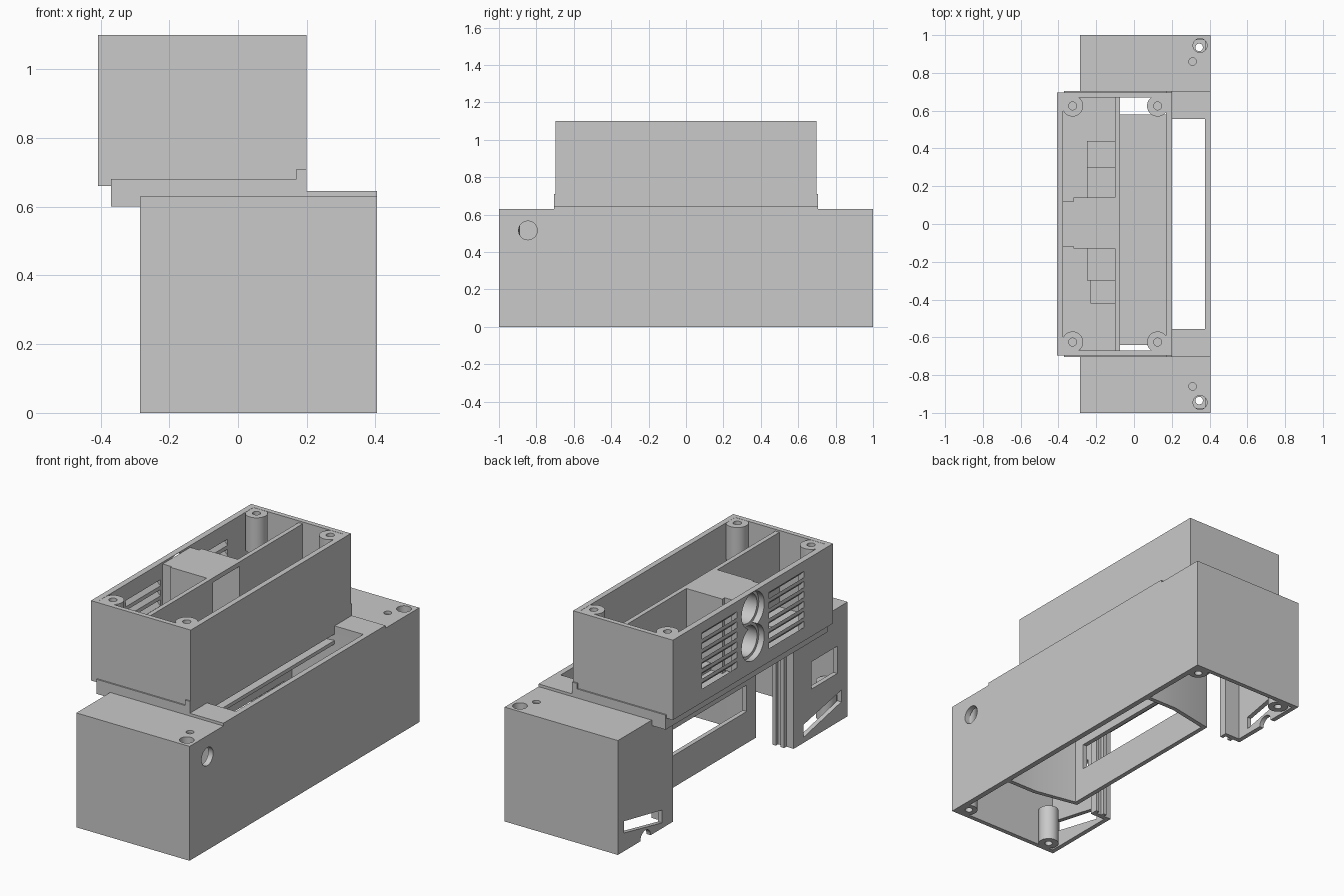
import bpy, bmesh, math
from mathutils import Matrix, Vector

if "Cube" in bpy.data.objects:
    bpy.data.objects.remove(bpy.data.objects["Cube"])

grey = bpy.data.materials.new("plain_grey")
grey.diffuse_color = (0.585, 0.585, 0.585, 1)
grey.use_nodes = True
grey.node_tree.nodes["Principled BSDF"].inputs["Base Color"].default_value = grey.diffuse_color


def add(name, bm):
    bmesh.ops.recalc_face_normals(bm, faces=bm.faces[:])
    me = bpy.data.meshes.new(name)
    bm.to_mesh(me)
    bm.free()
    me.materials.append(grey)
    ob = bpy.data.objects.new(name, me)
    bpy.context.collection.objects.link(ob)
    return ob


def box(name, x0, x1, y0, y1, z0, z1):
    bm = bmesh.new()
    bmesh.ops.create_cube(bm, size=1)
    for v in bm.verts:
        v.co = Vector(((x0 + x1) / 2 + v.co.x * (x1 - x0),
                       (y0 + y1) / 2 + v.co.y * (y1 - y0),
                       (z0 + z1) / 2 + v.co.z * (z1 - z0)))
    return add(name, bm)


def cyl(name, centre, r, length, axis='Z', n=32):
    bm = bmesh.new()
    m = Matrix.Translation(centre)
    if axis == 'X':
        m = m @ Matrix.Rotation(math.pi / 2, 4, 'Y')
    bmesh.ops.create_cone(bm, cap_ends=True, segments=n, radius1=r, radius2=r,
                          depth=length, matrix=m)
    return add(name, bm)


def prism(name, points, offset):
    # extrude a planar outline along an offset vector
    bm = bmesh.new()
    f = bm.faces.new([bm.verts.new(p) for p in points])
    ext = bmesh.ops.extrude_face_region(bm, geom=[f])
    bmesh.ops.translate(bm, vec=offset,
                        verts=[g for g in ext['geom'] if isinstance(g, bmesh.types.BMVert)])
    return add(name, bm)


def cut(ob, *cutters):
    bpy.context.view_layer.objects.active = ob
    for c in cutters:
        m = ob.modifiers.new("cut", 'BOOLEAN')
        m.operation = 'DIFFERENCE'
        m.solver = 'EXACT'
        m.object = c
        bpy.ops.object.modifier_apply(modifier=m.name)
        bpy.data.objects.remove(c, do_unlink=True)


def cbox(*a):
    return box("cutter", *a)


def ccyl(*a):
    return cyl("cutter", *a)


ENDS = ((-1, "front"), (1, "back"))

# Lower housing: shell open below, with a bay in the -x side
shell = box("lower_housing", -0.285, 0.405, -1, 1, 0, 0.63)
cut(shell,
    cbox(-0.26, 0.375, -0.975, 0.975, -0.1, 0.605),
    cbox(-0.4, 0.2, -0.705, 0.705, 0.6, 0.8),
    cbox(0.15, 0.375, -0.555, 0.555, 0.55, 0.8),
    cbox(-0.4, -0.2, -0.53, 0.52, -0.1, 0.7),
    ccyl((0.4, -0.845, 0.515), 0.05, 0.2, 'X'),
    cbox(-0.4, -0.2, -0.91, -0.685, 0.27, 0.42),
    ccyl((-0.27, 0.76, 0), 0.045, 0.1, 'X'))
for s, side in ENDS:
    slot = [(-0.4, s * 0.615, 0.03), (-0.4, s * 0.945, 0.10),
            (-0.4, s * 0.945, 0.165), (-0.4, s * 0.615, 0.10)]
    cut(shell, prism("cutter", slot, (0.2, 0, 0)),
        ccyl((0.35, s * 0.945, 0.6), 0.037, 0.2),
        ccyl((0.31, s * 0.86, 0.665), 0.02, 0.1))

# Screw posts inside the lower housing
for s, side in ENDS:
    post = cyl(f"{side}_right_post", (0.35, s * 0.94, 0.303), 0.052, 0.606)
    cut(post, ccyl((0.35, s * 0.945, 0.55), 0.037, 0.5),
        ccyl((0.345, s * 0.935, 0.2), 0.02, 0.6))
    post = cyl(f"{side}_left_post", (-0.2, s * 0.935, 0.1), 0.052, 0.2)
    cut(post, ccyl((-0.2, s * 0.935, 0.05), 0.02, 0.2))

# Central well: slightly tapering end walls and a windowed long wall
for s, side in ENDS:
    prism(f"{side}_well_wall", [(0.376, s * 0.556, 0), (0.376, s * 0.58, 0), (0.2, s * 0.58, 0),
                                (-0.055, s * 0.53, 0), (-0.055, s * 0.506, 0),
                                (0.2, s * 0.556, 0)], (0, 0, 0.606))
well = box("well_long_wall", -0.055, -0.03, -0.515, 0.515, 0, 0.6)
cut(well, cbox(-0.2, 0.1, -0.45, 0.45, 0.175, 0.32))
box("well_ledge", 0.13, 0.2, -0.556, 0.556, 0.545, 0.565)

# Bay side walls with guide ribs
for y, s, side in ((-0.53, -1, "front"), (0.52, 1, "back")):
    y0, y1 = sorted((y, y + s * 0.025))
    box(f"{side}_bay_wall", -0.26, -0.17, y0, y1, 0, 0.6)
    for i, x in enumerate((-0.24, -0.19)):
        y0, y1 = sorted((y, y - s * 0.02))
        box(f"{side}_bay_rib_{i}", x, x + 0.02, y0, y1, 0, 0.6)

# Raised frame around the lid opening
frame = box("lid_frame", 0.2, 0.405, -0.705, 0.705, 0.63, 0.645)
cut(frame, cbox(0.15, 0.375, -0.555, 0.555, 0.5, 0.8))

# Floor slab joining the two housings, with cable openings
slab = box("floor_slab", -0.37, 0.2, -0.705, 0.705, 0.6, 0.68)
cut(slab, cbox(-0.075, 0.17, 0.58, 0.67, 0.5, 0.8),
    cbox(-0.075, 0.17, -0.67, -0.64, 0.5, 0.8))
for s, side in ENDS:
    y0, y1 = sorted((s * 0.695, s * 0.705))
    box(f"{side}_slab_lip", 0.17, 0.2, y0, y1, 0.68, 0.71)
box("overhang_ledge", -0.408, -0.37, -0.697, 0.697, 0.66, 0.68)

# Upper housing: open tray with louvred vents and two stacked sensor holes
tray = box("upper_housing", -0.408, 0.2, -0.697, 0.697, 0.68, 1.1)
cut(tray, cbox(-0.375, 0.17, -0.67, 0.67, 0.6, 1.2))
for y0 in (-0.445, 0.14):
    for i in range(6):
        z = 0.735 + i * 0.055
        louvre = [(-0.428, y0, z + 0.02), (-0.355, y0, z - 0.053),
                  (-0.355, y0, z - 0.019), (-0.428, y0, z + 0.054)]
        cut(tray, prism("cutter", louvre, (0, 0.305, 0)))
for z in (0.82, 1.0):
    cut(tray, ccyl((-0.41, 0, z), 0.098, 0.2, 'X', 48))

# Sensor holder behind the round holes
mount = box("sensor_mount", -0.375, -0.32, -0.12, 0.12, 0.69, 1.09)
holder = box("sensor_holder", -0.32, -0.1, -0.13, 0.14, 0.68, 1.09)
cut(holder, cbox(-0.295, 0, -0.11, 0.12, 0.70, 1.065))
for z in (0.82, 1.0):
    cut(mount, ccyl((-0.35, 0, z), 0.082, 0.2, 'X', 48))
    cut(holder, ccyl((-0.31, 0, z), 0.082, 0.1, 'X', 48))

# Divider wall, open behind the sensor holder
divider = box("divider", -0.1, -0.075, -0.67, 0.67, 0.68, 1.09)
cut(divider, cbox(-0.2, 0, -0.11, 0.12, 0.70, 1.065))

# Stepped supports on the tray floor
for i, (x0, y0, y1, z) in enumerate(((-0.25, 0.14, 0.30, 0.72), (-0.25, 0.30, 0.44, 0.70),
                                     (-0.25, -0.30, -0.13, 0.72), (-0.23, -0.42, -0.30, 0.70))):
    box(f"support_step_{i}", x0, -0.1, y0, y1, 0.68, z)

# Lid screw bosses filled into the tray corners
for s, side in ENDS:
    for x, wall, hand in ((-0.325, -0.376, "left"), (0.125, 0.171, "right")):
        boss = cyl(f"{side}_{hand}_screw_boss", (x, s * 0.625, 1.0), 0.056, 0.198)
        cut(boss, ccyl((x, s * 0.625, 1.05), 0.021, 0.25))
        x0, x1 = sorted((x + math.copysign(0.025, wall), wall))
        y0, y1 = sorted((s * 0.65, s * 0.671))
        box(f"{side}_{hand}_boss_fill", x0, x1, y0, y1, 0.901, 1.099)

# Smooth the round parts, keep edges sharp
bpy.ops.object.select_all(action='DESELECT')
for ob in bpy.context.scene.objects:
    ob.select_set(True)
    bpy.context.view_layer.objects.active = ob
bpy.ops.object.shade_smooth_by_angle(angle=math.radians(30))
